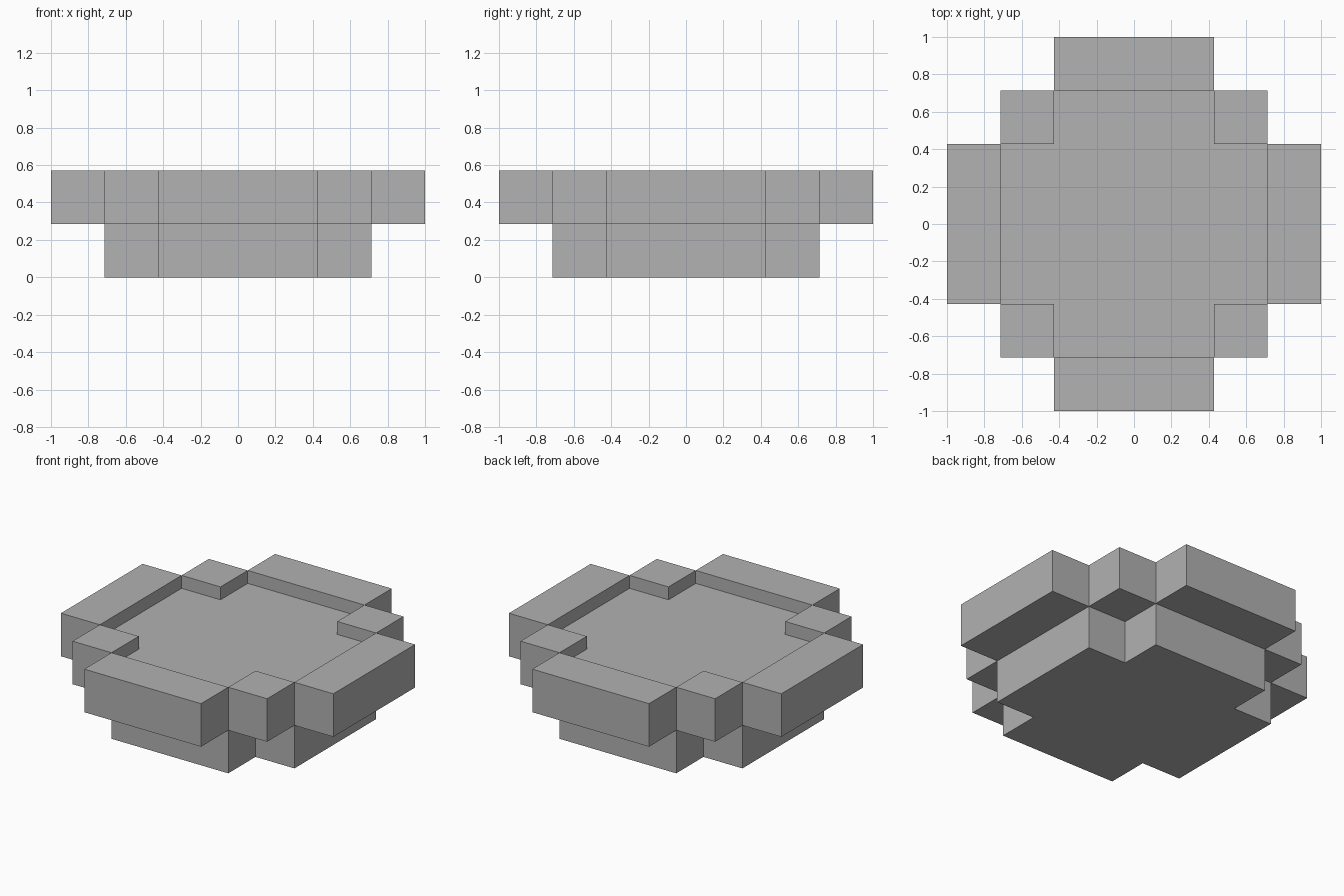
import bpy
import bmesh

cube = bpy.data.objects.get("Cube")
if cube:
    bpy.data.objects.remove(cube, do_unlink=True)

U = 2 / 7              # block unit
HALF = 1.5 * U         # half width of a side
INNER = 2.5 * U        # inner edge of the rim
FLOOR_Z = 1.7 * U      # recessed floor height
RIM_Z = 2 * U

stone = bpy.data.materials.new("grey stone")
stone.use_nodes = True
grey = (0.445, 0.445, 0.445, 1)
stone.diffuse_color = grey
stone.node_tree.nodes["Principled BSDF"].inputs["Base Color"].default_value = grey


def prism(name, outline, z0, z1):
    """Extrude a flat outline from z0 up to z1."""
    bm = bmesh.new()
    face = bm.faces.new([bm.verts.new((x, y, z0)) for x, y in outline])
    grown = bmesh.ops.extrude_face_region(bm, geom=[face])
    top = [v for v in grown["geom"] if isinstance(v, bmesh.types.BMVert)]
    bmesh.ops.translate(bm, verts=top, vec=(0, 0, z1 - z0))
    bmesh.ops.recalc_face_normals(bm, faces=bm.faces)
    mesh = bpy.data.meshes.new(name)
    bm.to_mesh(mesh)
    bm.free()
    mesh.materials.append(stone)
    obj = bpy.data.objects.new(name, mesh)
    bpy.context.collection.objects.link(obj)
    return obj


def block(name, x, y, sx, sy):
    """Rim block centred on x, y."""
    outline = [(x + i * sx / 2, y + j * sy / 2)
               for i, j in ((-1, -1), (1, -1), (1, 1), (-1, 1))]
    return prism(name, outline, U, RIM_Z)


# Cross-shaped base carrying the recessed floor
quarter = [(INNER, -HALF), (INNER, HALF), (HALF, HALF)]
cross = []
for turn in range(4):
    cross += quarter
    quarter = [(-y, x) for x, y in quarter]
prism("base_with_floor", cross, 0, FLOOR_Z)

# Long rim blocks
for side, s in (("left", 1), ("right", -1)):
    block(f"{side}_rim", s * 3 * U, 0, U, 3 * U)
for side, s in (("back", 1), ("front", -1)):
    block(f"{side}_rim", 0, s * 3 * U, 3 * U, U)

# Corner rim blocks
for end, j in (("back", 1), ("front", -1)):
    for side, i in (("left", 1), ("right", -1)):
        block(f"{end}_{side}_corner", i * 2 * U, j * 2 * U, U, U)
